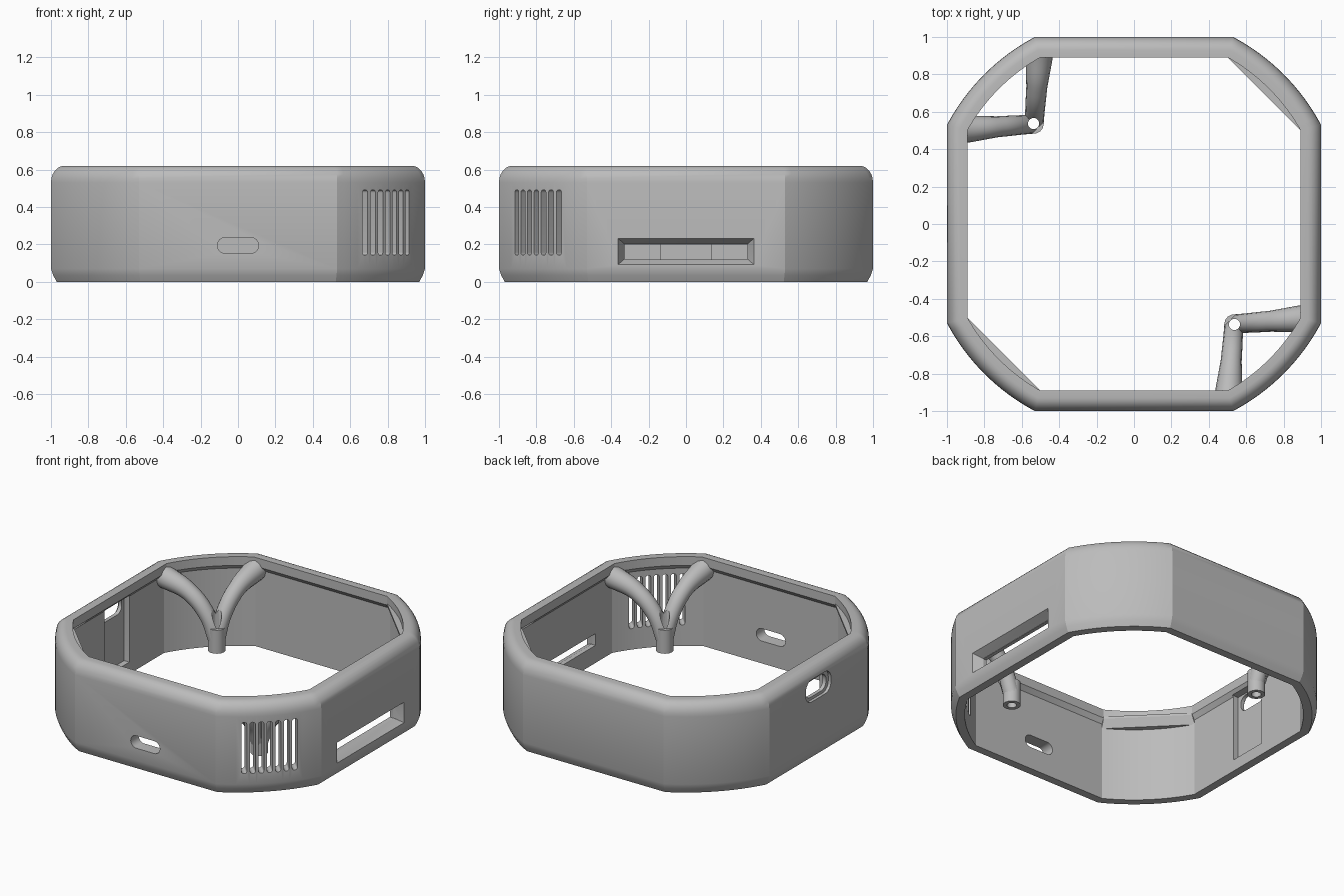
import bpy, bmesh, math
from mathutils import Vector, Matrix

cube = bpy.data.objects.get("Cube")
if cube:
    bpy.data.objects.remove(cube)

grey = bpy.data.materials.new("mid grey")
grey.use_nodes = True
COLOUR = (0.5, 0.5, 0.5, 1)
grey.diffuse_color = COLOUR
grey.node_tree.nodes["Principled BSDF"].inputs["Base Color"].default_value = COLOUR

CORNER_R = math.hypot(1, 0.53)


def add(name, mesh):
    obj = bpy.data.objects.new(name, mesh)
    bpy.context.collection.objects.link(obj)
    if not mesh.materials:
        mesh.materials.append(grey)
    return obj


def loft(name, loops, ring=False):
    """Skin a list of equal-length loops; ring joins last to first."""
    bm = bmesh.new()
    rows = [[bm.verts.new(p) for p in loop] for loop in loops]
    pairs = list(zip(rows, rows[1:]))
    if ring:
        pairs.append((rows[-1], rows[0]))
    else:
        bm.faces.new(rows[0])
        bm.faces.new(rows[-1])
    for a, b in pairs:
        for i in range(len(a)):
            j = (i + 1) % len(a)
            bm.faces.new((a[i], a[j], b[j], b[i]))
    bmesh.ops.recalc_face_normals(bm, faces=bm.faces)
    mesh = bpy.data.meshes.new(name)
    bm.to_mesh(mesh)
    bm.free()
    return add(name, mesh)


def corner_arc(inset, z, quarter=0, steps=16):
    """Arc of one rounded corner, concentric with the case."""
    r = CORNER_R - inset
    a0 = math.acos((1 - inset) / r)
    span = math.pi / 2 - 2 * a0
    return [Vector((r * math.cos(a), r * math.sin(a), z))
            for a in (quarter * math.pi / 2 + a0 + span * i / steps
                      for i in range(steps + 1))]


def outline(inset, z):
    return [p for q in range(4) for p in corner_arc(inset, z, q)]


def rounded(w, h, r, steps=6):
    pts = []
    for q, (sx, sy) in enumerate(((1, 1), (-1, 1), (-1, -1), (1, -1))):
        for i in range(steps + 1):
            a = (q + i / steps) * math.pi / 2
            pts.append((sx * (w / 2 - r) + r * math.cos(a),
                        sy * (h / 2 - r) + r * math.sin(a)))
    return pts


def wall_cutter(angle, near, far, u, z, near_size, far_size, r):
    """Cutter through the wall facing the given angle, u along the wall."""
    turn = Matrix.Rotation(math.radians(angle), 3, 'Z')
    loops = [[turn @ Vector((d, u + a, z + b)) for a, b in rounded(*size, r)]
             for d, size in ((near, near_size), (far, far_size))]
    return loft("cutter", loops)


def cut(obj, cutters):
    for c in cutters:
        c.hide_render = True
        m = obj.modifiers.new("cut", 'BOOLEAN')
        m.operation, m.solver, m.object = 'DIFFERENCE', 'EXACT', c
    bake(obj)


def bake(obj):
    deps = bpy.context.evaluated_depsgraph_get()
    mesh = bpy.data.meshes.new_from_object(obj.evaluated_get(deps))
    obj.modifiers.clear()
    obj.data = mesh


def finish(obj, angle=25):
    obj.data.shade_smooth()
    obj.data.set_sharp_from_angle(angle=math.radians(angle))


# Case wall: rounded top shoulder, inner lip, slightly tapered foot
profile = [(0.03, 0), (0.012, 0.035), (0, 0.07), (0, 0.53)]
profile += [(0.07 * (1 - math.cos(a)), 0.53 + 0.09 * math.sin(a))
            for a in (math.radians(15 * k) for k in range(1, 7))]
profile += [(0.11, 0.62), (0.11, 0.56), (0.085, 0.53), (0.085, 0)]
case = loft("case_wall", [outline(i, z) for i, z in profile], ring=True)

# Openings: front pill, bevelled side window, left-hand port with inner pocket
cutters = [
    wall_cutter(-90, 1.1, 0.8, 0, 0.195, (0.22, 0.085), (0.22, 0.085), 0.042),
    wall_cutter(0, 1.005, 0.94, 0, 0.162, (0.73, 0.145), (0.66, 0.08), 0.001),
    wall_cutter(0, 0.96, 0.8, 0, 0.16, (0.66, 0.08), (0.66, 0.08), 0.001),
    wall_cutter(180, 1.1, 0.8, 0, 0.475, (0.22, 0.11), (0.22, 0.11), 0.05),
    wall_cutter(180, 1.1, 0.98, 0, 0.475, (0.27, 0.15), (0.27, 0.15), 0.06),
    wall_cutter(180, 0.955, 0.85, 0, 0.31, (0.27, 0.46), (0.27, 0.46), 0.001),
]
# Corner vents
cutters += [wall_cutter(-45, 1.25, 0.9, 0.053 * k, 0.317, (0.034, 0.35),
                        (0.034, 0.35), 0.016) for k in range(-3, 4)]
cut(case, cutters)
finish(case)

# Sloped ledges closing the two free corners
for quarter, name in ((0, "back_ledge"), (2, "front_ledge")):
    bm = bmesh.new()
    ends = corner_arc(0.11, 0.57, quarter)
    pts = [ends[0], ends[-1]]
    pts += [p - Vector((0, 0, 0.015)) for p in pts]
    pts += corner_arc(0.1, 0.57, quarter) + corner_arc(0.08, 0.5, quarter)
    for p in pts:
        bm.verts.new(p)
    hull = bmesh.ops.convex_hull(bm, input=bm.verts)
    loose = [v for v in bm.verts if not v.link_faces]
    bmesh.ops.delete(bm, geom=loose, context='VERTS')
    mesh = bpy.data.meshes.new(name)
    bm.to_mesh(mesh)
    bm.free()
    finish(add(name, mesh))


def tube(name, path):
    """Round bar through (x, y, z, radius) points."""
    curve = bpy.data.curves.new(name, 'CURVE')
    curve.dimensions = '3D'
    curve.bevel_depth, curve.bevel_resolution = 1, 5
    curve.use_fill_caps = True
    curve.resolution_u = 8
    s = curve.splines.new('BEZIER')
    s.bezier_points.add(len(path) - 1)
    for bp, (x, y, z, r) in zip(s.bezier_points, path):
        bp.co, bp.radius = (x, y, z), r
        bp.handle_left_type = bp.handle_right_type = 'AUTO'
    temp = bpy.data.objects.new(name, curve)
    bpy.context.collection.objects.link(temp)
    deps = bpy.context.evaluated_depsgraph_get()
    mesh = bpy.data.meshes.new_from_object(temp.evaluated_get(deps))
    bpy.data.objects.remove(temp)
    return add(name, mesh)


# Screw bosses, each hung from two curved arms
ARM = [(-0.535, 0.54, 0.19, 0.052), (-0.53, 0.6, 0.33, 0.052),
       (-0.52, 0.73, 0.46, 0.056), (-0.505, 0.92, 0.53, 0.075)]
BOSS = [(-0.537, 0.537, z, 0.055) for z in (0.11, 0.2, 0.27)]
for side, s in (("left", 1), ("right", -1)):
    hole = loft("screw_hole_cutter",
                [[(s * -0.537 + 0.03 * math.cos(a), s * 0.537 + 0.03 * math.sin(a), z)
                  for a in (k * math.pi / 10 for k in range(20))] for z in (0, 0.6)])
    for part, path in (("boss", BOSS), ("arm_a", ARM),
                       ("arm_b", [(-y, -x, z, r) for x, y, z, r in ARM])):
        bar = tube(f"{side}_{part}", [(s * x, s * y, z, r) for x, y, z, r in path])
        cut(bar, [hole])
        finish(bar, 35)
    bpy.data.objects.remove(hole)

for c in cutters:
    bpy.data.objects.remove(c)
